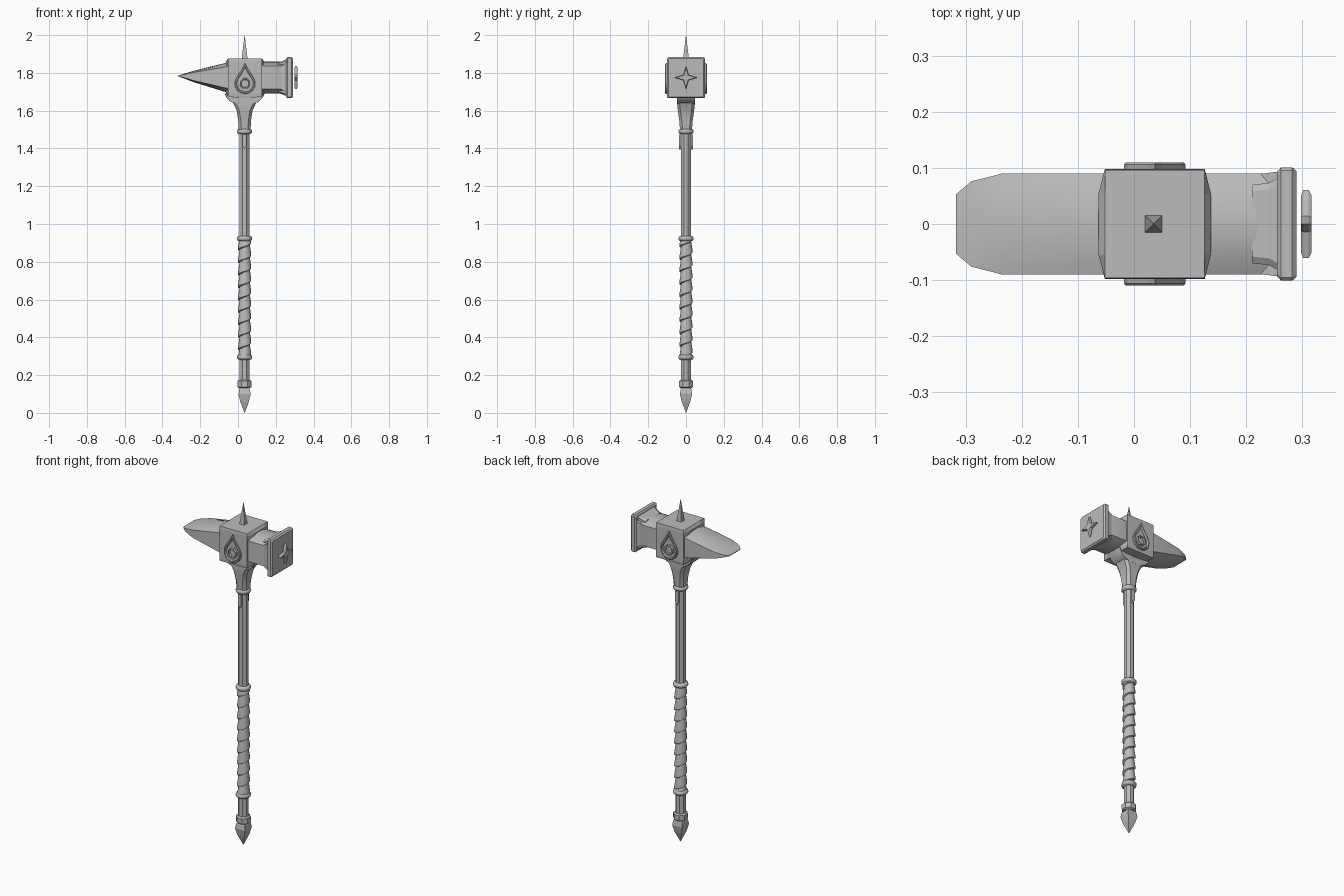
import bpy, bmesh, math

if "Cube" in bpy.data.objects:
    bpy.data.objects.remove(bpy.data.objects["Cube"])

AX = 0.035     # x of the shaft axis
ZC = 1.775     # height of the head's centre line

steel = bpy.data.materials.new("grey_steel")
steel.diffuse_color = (0.5, 0.5, 0.5, 1)
steel.use_nodes = True
steel.node_tree.nodes["Principled BSDF"].inputs["Base Color"].default_value = steel.diffuse_color


def finish(name, bm, smooth=30):
    bmesh.ops.remove_doubles(bm, verts=bm.verts, dist=1e-5)
    bmesh.ops.recalc_face_normals(bm, faces=bm.faces)
    me = bpy.data.meshes.new(name)
    bm.to_mesh(me)
    bm.free()
    me.materials.append(steel)
    ob = bpy.data.objects.new(name, me)
    bpy.context.collection.objects.link(ob)
    if smooth:
        bpy.ops.object.select_all(action='DESELECT')
        ob.select_set(True)
        bpy.context.view_layer.objects.active = ob
        bpy.ops.object.shade_smooth_by_angle(angle=math.radians(smooth))
    return ob


def loft(name, rings, smooth=30, closed=False):
    """Skin a list of point rings; cap the ends or join last to first."""
    bm = bmesh.new()
    rows = [[bm.verts.new(p) for p in ring] for ring in rings]
    n = len(rows[0])
    pairs = list(zip(rows, rows[1:])) + ([(rows[-1], rows[0])] if closed else [])
    for a, b in pairs:
        for i in range(n):
            j = (i + 1) % n
            bm.faces.new((a[i], a[j], b[j], b[i]))
    if not closed:
        bm.faces.new(rows[0])
        bm.faces.new(rows[-1])
    return finish(name, bm, smooth)


def lathe(name, profile, sides, smooth=30):
    """Turn (radius, z) pairs round the shaft; radius is measured to the flats."""
    k = 1 / math.cos(math.pi / sides)
    rings = []
    for r, z in profile:
        rings.append([(AX + r * k * math.cos((i + .5) * math.tau / sides),
                       r * k * math.sin((i + .5) * math.tau / sides), z)
                      for i in range(sides)])
    return loft(name, rings, smooth)


def chamfered(hx, hy, c):
    q = [(hx, hy - c), (hx - c, hy)]
    right = q + [(-x, y) for x, y in reversed(q)]
    return right + [(-x, -y) for x, y in right]


# Shaft, end spikes and collars
lathe("shaft", [(.026, .13), (.026, 1.52)], 8, 0)
lathe("pommel_spike", [(.022, .135), (.028, .125), (.032, .1), (.023, .06), (.0005, 0)], 4, 0)
lathe("top_spike", [(.016, 1.87), (.0005, 2.0)], 4, 0)
lathe("pommel_collar", [(.03, .132), (.037, .138), (.037, .168), (.03, .175)], 8)
for name, z in (("lower_ring", .295), ("middle_ring", .923), ("upper_ring", 1.49)):
    lathe(name, [(.027, z - .014), (.036, z - .011), (.04, z - .004), (.04, z + .004),
                 (.036, z + .011), (.027, z + .014)], 16, 50)

# Spiral wrapped grip
bm = bmesh.new()
pitch, seg, z0, z1 = .066, 16, .3, .92
prev = None
for s in range(int((z1 - z0) / pitch * seg) + seg + 1):
    a = s * math.tau / seg
    z = z0 - pitch + s * pitch / seg
    row = [bm.verts.new((AX + r * math.cos(a), r * math.sin(a), min(z1, max(z0, z + h * pitch))))
           for r, h in ((.027, 0), (.035, .06), (.034, .3), (.027, 1))]
    if prev:
        for i in range(3):
            bm.faces.new((prev[i], row[i], row[i + 1], prev[i + 1]))
    prev = row
finish("grip_wrap", bm, 40)

# Flared socket under the head
rings = [[(AX + x, y, z) for x, y in chamfered(hx, hy, .014)]
         for hx, hy, z in ((.031, .031, 1.49), (.034, .036, 1.55), (.042, .043, 1.6),
                           (.058, .047, 1.635), (.07, .047, 1.665))]
loft("socket", rings, 25)

# Crescent cradle with two upturned horns
half = [(0, 1.63), (.045, 1.635), (.075, 1.648), (.095, 1.668), (.107, 1.692),
        (.09, 1.68), (.06, 1.672), (0, 1.67)]
outline = half + [(-x, z) for x, z in reversed(half[1:-1])]
loft("cradle", [[(AX + x * k, y, z) for x, z in outline]
                for y, k in ((-.047, .97), (-.038, 1), (.038, 1), (.047, .97))], 25)

# Small pointed tabs on the front and back of the shaft
tab = [(-.011, 1.475), (-.011, 1.415), (0, 1.395), (.011, 1.415), (.011, 1.475)]
for name, s in (("front_tab", -1), ("back_tab", 1)):
    loft(name, [[(AX + x, s * y, z) for x, z in tab] for y in (.02, .036)], 0)

# Central head block with bowed ends and bevelled top and bottom
bowed = [(.1, .055), (.089, .098), (-.089, .098), (-.1, .055),
         (-.1, -.055), (-.089, -.098), (.089, -.098), (.1, -.055)]
flat = [(math.copysign(.089, x), y) for x, y in bowed]
loft("head_block", [[(.037 + x, y * k, z) for x, y in ring] for ring, k, z in
                    ((flat, .98, 1.675), (bowed, 1, 1.69), (bowed, 1, 1.862), (flat, .98, 1.877))], 0)


def arched(x, hy, hz, zc=ZC, arch=.28):
    """Cross-section with flat sides and gently arched top and bottom."""
    top = []
    for i in range(9):
        t = 1 - i / 4
        top.append((t * hy, hz * (1 - arch * t * t)))
    return [(x, y, zc + z) for y, z in top] + [(x, -y, zc - z) for y, z in top]


# Wedge blade
loft("wedge", [arched(-.04, .09, .084), arched(-.235, .09, .03, 1.781),
               arched(-.29, .076, .011, 1.783), arched(-.317, .053, .002, 1.783)], 30)

# Neck, its flared brackets, and the striking plate
loft("neck", [arched(.12, .09, .084), arched(.245, .09, .084), arched(.262, .083, .084)], 30)
for name, s in (("upper_flare", 1), ("lower_flare", -1)):
    loft(name, [[(x, y, ZC + s * z) for y, z in
                 ((-w, .05), (w, .05), (w, h - .008), (w - .012, h), (-w + .012, h), (-w, h - .008))]
                for x, w, h in ((.21, .07, .08), (.24, .073, .09), (.262, .085, .1))], 0)
for name, s in (("front_flare", -1), ("back_flare", 1)):
    loft(name, [[(x, s * y, ZC + z) for z, y in ((-w, .07), (w, .07), (w, h), (-w, h))]
                for x, w, h in ((.215, .055, .088), (.262, .08, .094))], 0)
loft("striking_plate", [[(x, y * k, ZC + z * k) for y, z in chamfered(.101, .109, .006)]
                        for x, k in ((.255, .92), (.262, 1), (.282, 1), (.29, .93))], 0)

# Four-pointed star in front of the plate
star = []
for i in range(8):
    r = .02 if i % 2 else .061
    star.append((r * math.cos(i * math.pi / 4), r * math.sin(i * math.pi / 4)))
loft("star", [[(x, y * k, ZC + z * k) for y, z in star]
              for x, k in ((.298, .85), (.302, 1), (.311, 1), (.316, .85))], 0)

# Teardrop emblems with an inner ring on both sides
drop = [(0, .108), (.012, .083), (.03, .055)]
drop += [(.055 * math.cos(a), .055 * math.sin(a)) for a in
         [math.radians(30 - 24 * i) for i in range(5)]]
drop += [(0, -.055)] + [(-x, z) for x, z in reversed(drop[1:])]
ring = [(.03 * math.cos(i * math.pi / 4 + .39), .03 * math.sin(i * math.pi / 4 + .39)) for i in range(8)]
for side, s in (("front", -1), ("back", 1)):
    for part, shape, inner in (("drop", drop, .78), ("drop_ring", ring, .7)):
        loft(side + "_" + part, [[(.037 + x * k, s * y, 1.744 + z * k) for x, z in shape]
                                 for k, y in ((1, .095), (1, .106), (.94, .11),
                                              (inner + .05, .11), (inner, .106), (inner, .095))],
             0, closed=True)
